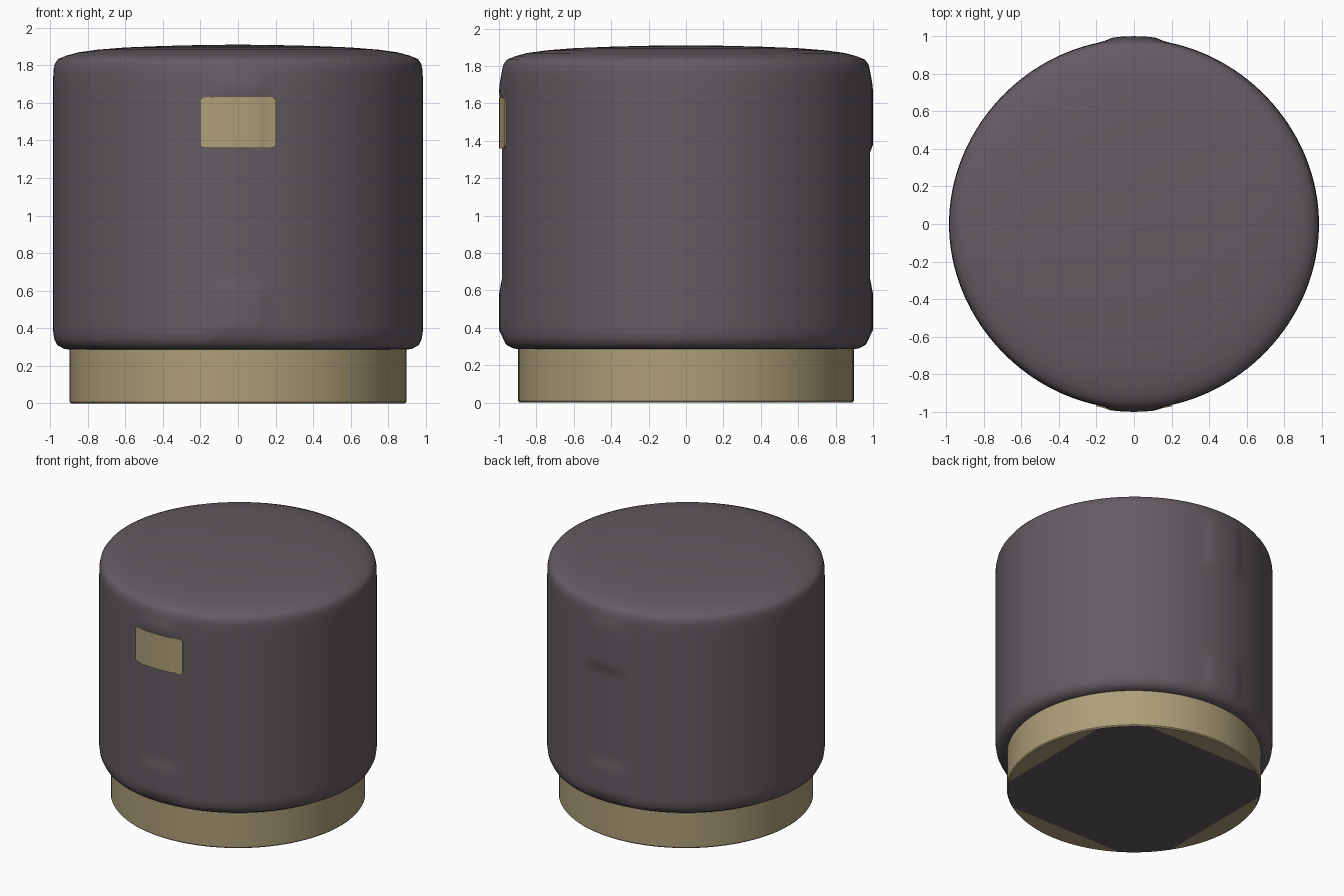
import bpy, bmesh
from math import sin, cos, pi, radians, atan2, hypot
from mathutils import Vector

if "Cube" in bpy.data.objects:
    bpy.data.objects.remove(bpy.data.objects["Cube"])


def material(name, rgb):
    m = bpy.data.materials.new(name)
    m.use_nodes = True
    color = (*rgb, 1.0)
    m.diffuse_color = color
    bsdf = m.node_tree.nodes["Principled BSDF"]
    bsdf.inputs["Base Color"].default_value = color
    bsdf.inputs["Roughness"].default_value = 0.8
    return m


fabric = material("mauve grey fabric", (0.125, 0.105, 0.122))
brass = material("soft brass", (0.42, 0.345, 0.19))


def finish(bm, name, mats, angle=40):
    bmesh.ops.recalc_face_normals(bm, faces=bm.faces)
    mesh = bpy.data.meshes.new(name)
    bm.to_mesh(mesh)
    bm.free()
    for m in mats:
        mesh.materials.append(m)
    ob = bpy.data.objects.new(name, mesh)
    bpy.context.collection.objects.link(ob)
    bpy.ops.object.select_all(action='DESELECT')
    ob.select_set(True)
    bpy.context.view_layer.objects.active = ob
    bpy.ops.object.shade_smooth_by_angle(angle=radians(angle))
    return ob


def lathe(bm, profile, segments):
    """Spin (radius, height) points round z and cap both ends."""
    rings = [[bm.verts.new((r * cos(2 * pi * i / segments),
                            r * sin(2 * pi * i / segments), z))
              for i in range(segments)] for r, z in profile]
    for a, b in zip(rings, rings[1:]):
        for i in range(segments):
            j = (i + 1) % segments
            bm.faces.new((a[i], a[j], b[j], b[i]))
    bm.faces.new(rings[0][::-1])
    bm.faces.new(rings[-1])


def ramp(value, start, end):
    t = max(0.0, min(1.0, (value - start) / (end - start)))
    return t * t * (3 - 2 * t)


# Upholstered drum: rounded rims and a gently domed top
bottom = [(0.6, 0.285), (0.89, 0.285), (0.925, 0.29), (0.955, 0.31),
          (0.972, 0.345), (0.978, 0.39)]
side = [(0.978, 0.42 + 0.04 * i) for i in range(33)]
top = [(0.977, 1.74), (0.975, 1.78), (0.968, 1.81), (0.95, 1.834),
       (0.91, 1.853), (0.85, 1.869), (0.75, 1.883), (0.6, 1.895),
       (0.4, 1.903), (0.2, 1.908), (0.03, 1.91)]
bm = bmesh.new()
lathe(bm, bottom + side + top, 160)

# Soft raised pads near the rims on front and back, fuller on the sides
for v in bm.verts:
    x, y, z = v.co
    r = hypot(x, y)
    if r < 0.94:
        continue
    upper = ramp(z, 1.34, 1.38) * (1 - ramp(z, 1.66, 1.8))
    lower = ramp(z, 0.36, 0.38) * (1 - ramp(z, 0.58, 0.66))
    across = 1 - ramp(abs(x), 0.1, 0.18)
    push = 0.007 * cos(2 * atan2(y, x)) ** 2
    if y < 0:
        upper *= ramp(z, 1.6, 1.64)
    push += 0.015 * across * max(upper, lower)
    v.co.x *= (r + push) / r
    v.co.y *= (r + push) / r
finish(bm, "upholstered_drum", [fabric], 50)

# Plinth ring, its underside cut so a square fabric panel shows
bm = bmesh.new()
lathe(bm, [(0.89, 0.0), (0.897, 0.008), (0.897, 0.3)], 96)
panel = 0.745
for axis in (Vector((1, 0, 0)), Vector((0, 1, 0))):
    for s in (-1, 1):
        under = [f for f in bm.faces
                 if all(v.co.z < 0.001 for v in f.verts)]
        geom = set(under)
        for f in under:
            geom.update(f.edges)
            geom.update(f.verts)
        bmesh.ops.bisect_plane(bm, geom=list(geom), dist=0.0001,
                               plane_co=axis * panel * s, plane_no=axis)
for f in bm.faces:
    c = f.calc_center_median()
    if c.z < 0.001 and max(abs(c.x), abs(c.y)) < panel:
        f.material_index = 1
finish(bm, "plinth", [brass, fabric])

# Curved brass tab on the front, with a raised middle
bm = bmesh.new()
columns, z_low, z_high, half = 32, 1.36, 1.63, 0.205
grid = []
for i in range(columns + 1):
    a = half * (2 * i / columns - 1)
    raised = ramp(a, -0.17, -0.13) * (1 - ramp(a, 0.1, 0.16))
    corner = 0.012 * ramp(abs(a), 0.185, half)
    column = []
    for r in (0.96, 0.992 + 0.008 * raised):
        for z in (z_low + corner, z_high - corner):
            column.append(bm.verts.new((r * sin(a), -r * cos(a), z)))
    grid.append(column)
loop = (0, 1, 3, 2)
for a, b in zip(grid, grid[1:]):
    for k in range(4):
        p, q = loop[k], loop[(k + 1) % 4]
        bm.faces.new((a[p], a[q], b[q], b[p]))
for end in (grid[0], grid[-1]):
    bm.faces.new([end[k] for k in loop])
finish(bm, "front_tab", [brass])
